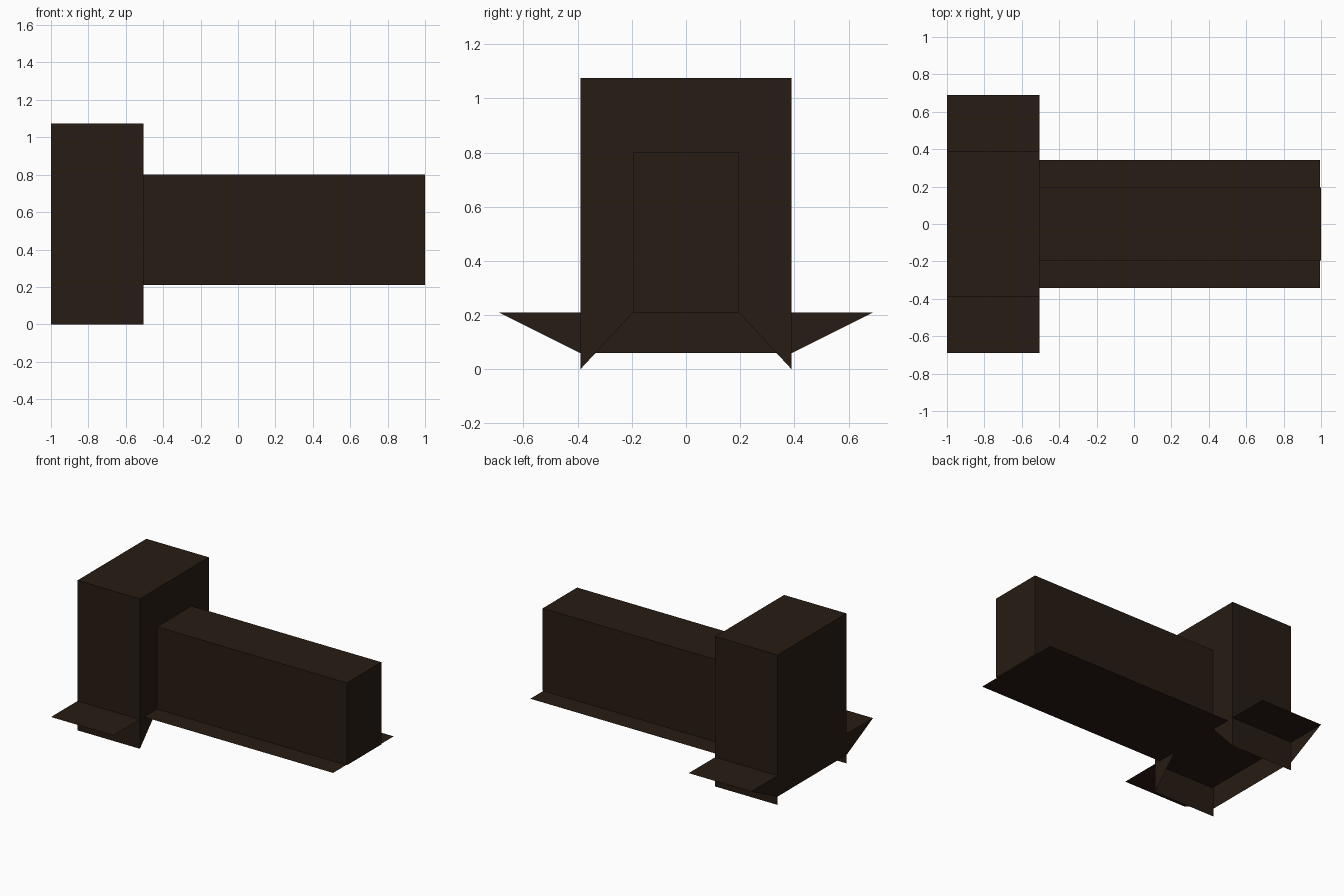
import bpy, bmesh

if "Cube" in bpy.data.objects:
    bpy.data.objects.remove(bpy.data.objects["Cube"])

mat = bpy.data.materials.new("dark_brown")
mat.diffuse_color = (0.02, 0.0115, 0.0065, 1)
mat.use_nodes = True
mat.node_tree.nodes["Principled BSDF"].inputs["Base Color"].default_value = mat.diffuse_color

# Key dimensions
XL, XM, XR = -1.0, -0.505, 1.0          # tower back, tower/hall joint, hall end
TY, TZ = 0.39, 1.075                    # tower half width, height
BY, BZ = 0.195, 0.80                    # hall half width, height
FLOOR, SKIRT = 0.21, 0.06
FLANGE, FLAP = 0.343, 0.69
GAP = 0.012                             # slit left at the sheet ends


def sheets(name, polys):
    """One object made from flat single-sided polygons."""
    bm = bmesh.new()
    for p in polys:
        bm.faces.new([bm.verts.new(v) for v in p])
    bmesh.ops.remove_doubles(bm, verts=bm.verts, dist=1e-4)
    me = bpy.data.meshes.new(name)
    bm.to_mesh(me)
    bm.free()
    me.materials.append(mat)
    ob = bpy.data.objects.new(name, me)
    bpy.context.collection.objects.link(ob)
    return ob


def level(x0, x1, y0, y1, z):
    """Horizontal rectangle facing up."""
    return [(x0, y0, z), (x1, y0, z), (x1, y1, z), (x0, y1, z)]


def side_walls(x0, x1, y, z0, z1):
    """Pair of walls facing -y and +y."""
    wall = [(x0, -y, z0), (x1, -y, z0), (x1, -y, z1), (x0, -y, z1)]
    return [wall, [(a, -b, c) for a, b, c in reversed(wall)]]


def across(x, profile):
    """Upright face at x from (y, z) points."""
    return [(x, y, z) for y, z in profile]


# Tall tower: inner face is an arch around the hall with splayed feet
arch = [(-TY, 0), (-BY, FLOOR), (-BY, BZ), (BY, BZ), (BY, FLOOR),
        (TY, 0), (TY, TZ), (-TY, TZ)]
back = [(-TY, SKIRT), (-TY, TZ), (TY, TZ), (TY, SKIRT)]
sheets("tower", side_walls(XL, XM, TY, 0, TZ)
       + [level(XL, XM, -TY, TY, TZ), across(XM, arch), across(XL, back)])

# Long low hall
end = [(-BY, FLOOR), (BY, FLOOR), (BY, BZ), (-BY, BZ)]
sheets("hall", side_walls(XM, XR, BY, FLOOR, BZ)
       + [level(XM, XR, -BY, BY, BZ), across(XR, end)])

# Thin floor sheets
sheets("hall_floor", [level(XM, XR - GAP / 2, -FLANGE, FLANGE, FLOOR)])
sheets("tower_floor", [level(XL + GAP, XM, -TY, TY, FLOOR)])

# Side ledges with a triangular bracket at the back
ledge = [level(XL, XM, -FLAP, -TY, FLOOR),
         across(XL, [(-TY, SKIRT), (-FLAP, FLOOR), (-TY, FLOOR)])]
mirrored = [[(x, -y, z) for x, y, z in reversed(p)] for p in ledge]
sheets("ledge_front", ledge)
sheets("ledge_rear", mirrored)
